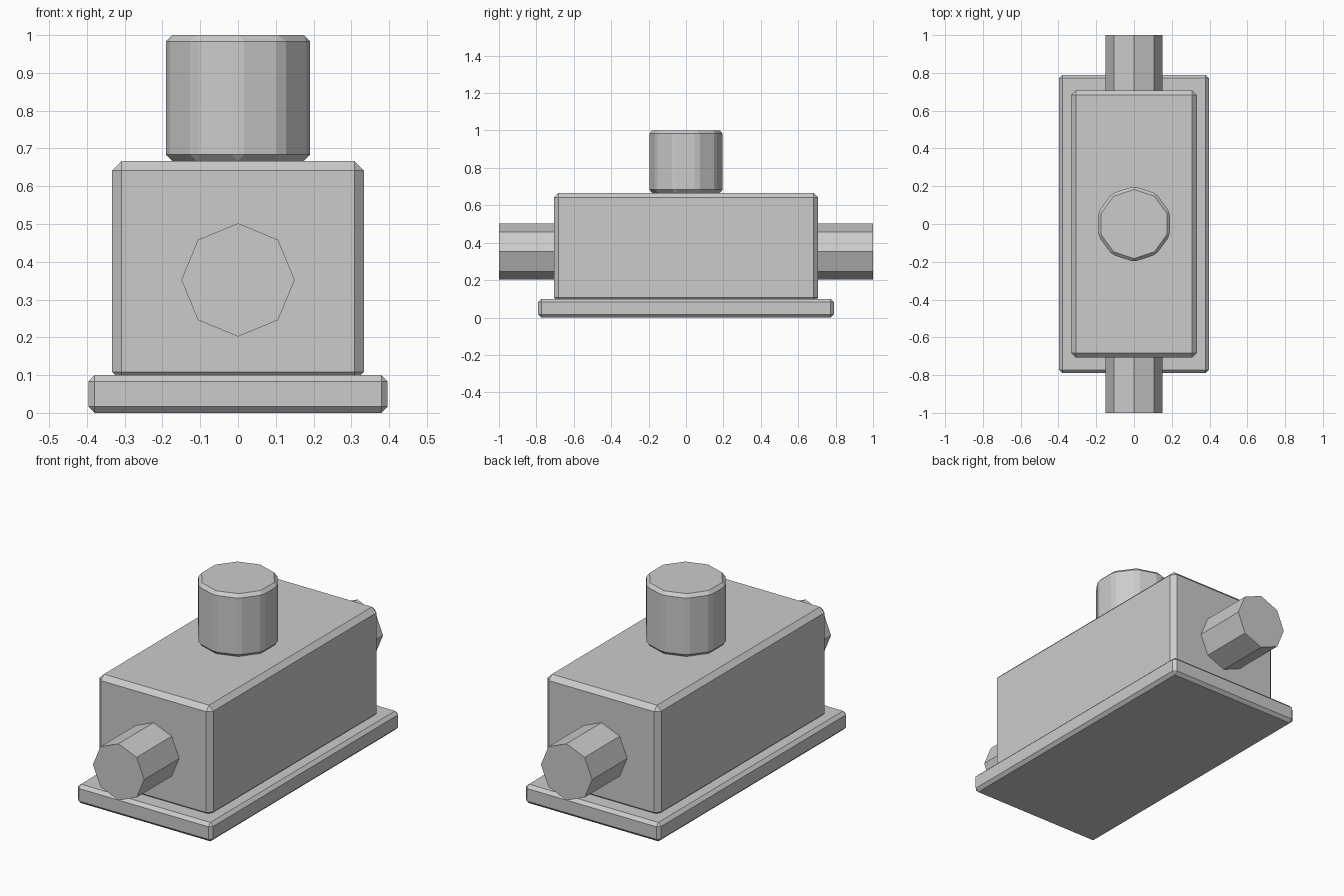
import bpy
from math import radians

if "Cube" in bpy.data.objects:
    bpy.data.objects.remove(bpy.data.objects["Cube"])


def finish(name, bevel=0.0):
    """Name the active part and give it a single-segment chamfer."""
    obj = bpy.context.object
    obj.name = name
    bpy.ops.object.transform_apply(location=False, rotation=True, scale=True)
    if bevel:
        mod = obj.modifiers.new("chamfer", 'BEVEL')
        mod.width = bevel
        mod.segments = 1
        mod.limit_method = 'ANGLE'
        mod.angle_limit = radians(30)
    return obj


def block(name, half_x, half_y, z0, z1, bevel):
    bpy.ops.mesh.primitive_cube_add(size=2, location=(0, 0, (z0 + z1) / 2))
    bpy.context.object.scale = (half_x, half_y, (z1 - z0) / 2)
    return finish(name, bevel)


def prism(name, sides, radius, length, z, bevel=0.0, rotation=(0, 0, 0)):
    bpy.ops.mesh.primitive_cylinder_add(vertices=sides, radius=radius, depth=length,
                                        location=(0, 0, z), rotation=rotation)
    return finish(name, bevel)


# Base plate and housing (housing sinks slightly into the plate)
block("base_plate", 0.396, 0.79, 0.0, 0.1, 0.0165)
block("housing", 0.333, 0.707, 0.083, 0.667, 0.025)

# Ten-sided chamfered post on top
prism("top_post", 10, 0.2, 0.333, 0.8335, 0.0165)

# Eight-sided shaft through the housing, front to back
prism("through_shaft", 8, 0.15, 2.0, 0.352, rotation=(radians(90), 0, 0))
